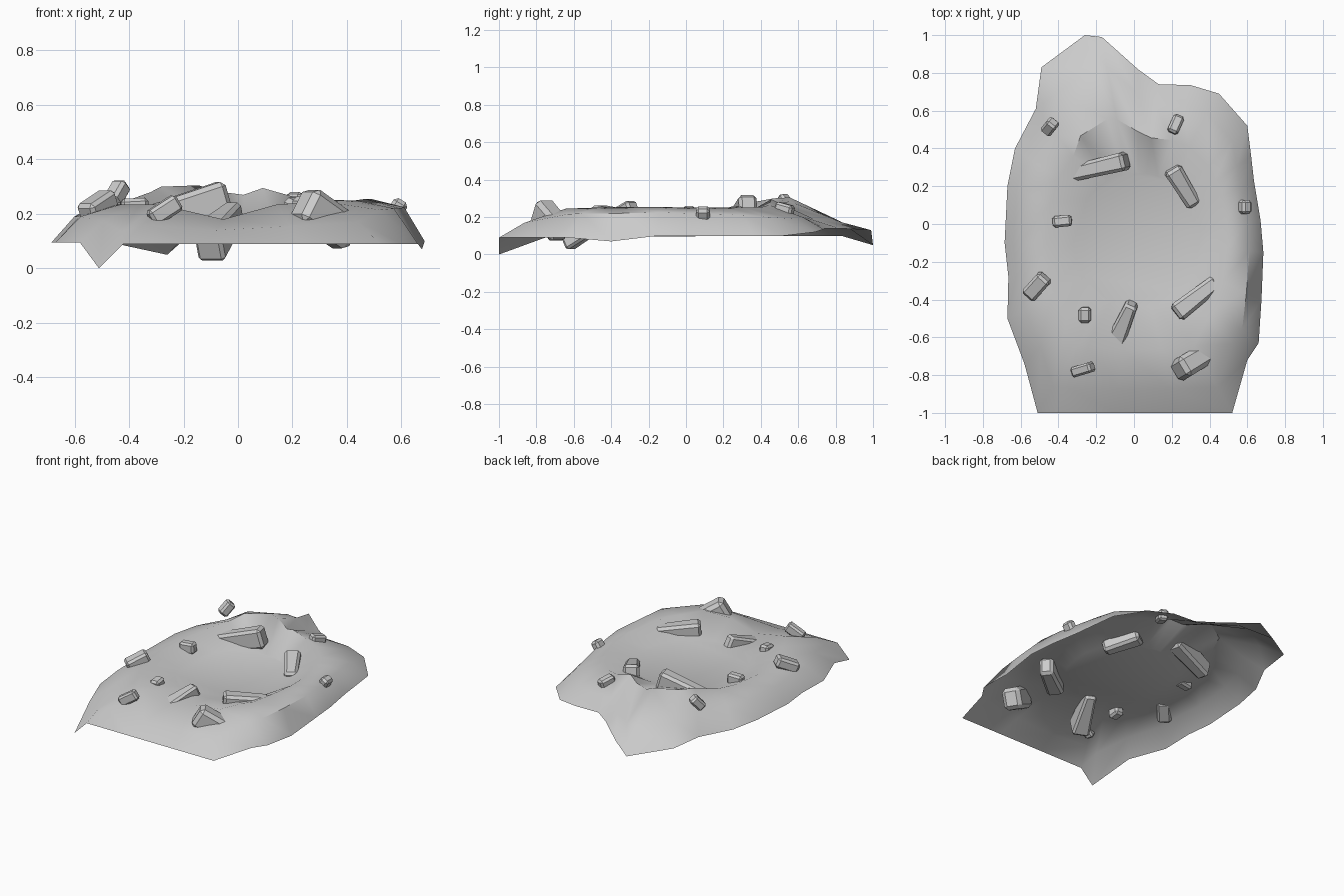
import bpy, bmesh, math
from mathutils import Vector, Matrix

if "Cube" in bpy.data.objects:
    bpy.data.objects.remove(bpy.data.objects["Cube"])

# Terrain outline: x, y, edge z, rim z, shoulder z (counter-clockwise from front left)
OUTLINE = [
    (-.51, -1, 0, .235, .135), (-.42, -1, .09, .225, .16), (-.1, -1, .09, .18, .14),
    (.22, -1, .09, .235, .155), (.52, -1, .09, .245, .17), (.60, -.72, .09, .25, .215),
    (.66, -.63, .09, .25, .22), (.675, -.4, .07, .255, .22), (.685, -.15, .10, .255, .225),
    (.67, .02, .10, .25, .22), (.635, .23, .10, .25, .215), (.62, .36, .10, .25, .21),
    (.60, .52, .10, .25, .20), (.45, .69, .12, .255, .19), (.30, .735, .135, .265, .20),
    (.13, .74, .14, .295, .20), (.02, .82, .14, .27, .185), (-.17, .99, .13, .285, .175),
    (-.26, 1, .05, .305, .175), (-.49, .83, .10, .30, .195), (-.52, .61, .10, .28, .20),
    (-.63, .40, .10, .25, .20), (-.67, .20, .10, .24, .20), (-.685, -.1, .095, .235, .19),
    (-.665, -.28, .095, .235, .19), (-.67, -.5, .095, .235, .19), (-.58, -.74, .095, .235, .175),
]
POOL_Z = .18
CX, CY = .02, -.09


def finish(name, bm, angle):
    bmesh.ops.recalc_face_normals(bm, faces=bm.faces)
    me = bpy.data.meshes.new(name)
    bm.to_mesh(me)
    bm.free()
    ob = bpy.data.objects.new(name, me)
    bpy.context.collection.objects.link(ob)
    bpy.ops.object.select_all(action='DESELECT')
    ob.select_set(True)
    bpy.context.view_layer.objects.active = ob
    bpy.ops.object.shade_smooth_by_angle(angle=math.radians(angle))
    return ob


# Open mound sheet: flat pool floor, inner slope, rim, shoulder, ragged edge
def mound():
    bm = bmesh.new()
    rings = [[] for _ in range(4)]
    for x, y, ze, zr, zs in OUTLINE:
        a = math.atan2(y - CY, x - CX)
        px, py = CX + .34 * math.cos(a), CY + .36 * math.sin(a)
        for ring, (t, z) in zip(rings, ((0, POOL_Z), (.4, zr), (.77, zs), (1, ze))):
            ring.append(bm.verts.new((px + (x - px) * t, py + (y - py) * t, z)))
    n = len(OUTLINE)
    bm.faces.new(rings[0])
    for a, b in zip(rings, rings[1:]):
        for i in range(n):
            j = (i + 1) % n
            bm.faces.new((a[i], b[i], b[j], a[j]))
    finish("rocky_mound", bm, 45)


# Bevelled stone running from p to q; tip scales the cross-section at q
def stone(name, p, q, width, height, tip=1.0):
    p, q = Vector(p), Vector(q)
    axis = (q - p).normalized()
    side = Vector((0, 0, 1)).cross(axis).normalized()
    up = axis.cross(side)
    bm = bmesh.new()
    bmesh.ops.create_cube(bm, size=1)
    length = (q - p).length
    for v in bm.verts:
        k = tip if v.co.x > 0 else 1
        v.co = Vector((v.co.x * length, v.co.y * width * k, v.co.z * height * k))
    bmesh.ops.bevel(bm, geom=bm.edges[:], offset=min(width, height) * .2 * max(tip, .3),
                    segments=1, affect='EDGES')
    m = Matrix((axis, side, up)).transposed().to_4x4()
    m.translation = (p + q) / 2
    bm.transform(m)
    finish(name, bm, 20)


mound()

# Small pebbles
PEBBLES = [
    ((-.465, .49, .24), (-.425, .54, .31), .065, .06),
    ((.20, .48, .25), (.24, .57, .225), .06, .07),
    ((-.43, .01, .22), (-.33, .02, .225), .06, .07),
    ((.56, .09, .235), (.61, .09, .205), .075, .07),
    ((-.56, -.38, .20), (-.47, -.28, .26), .085, .07),
    ((-.26, -.52, .19), (-.26, -.44, .20), .065, .08),
    ((-.32, -.785, .18), (-.22, -.755, .245), .055, .065),
]
for i, (p, q, w, h) in enumerate(PEBBLES):
    stone(f"pebble_{i + 1}", p, q, w, h)

# Long tapering shards that pierce the sheet
SHARDS = [
    ((-.04, .335, .26), (-.34, .265, .17), .10, .13, .85),
    ((.20, .295, .215), (.32, .10, .165), .10, .10, .8),
    ((-.11, -.65, .09), (-.01, -.42, .205), .11, .15, .6),
    ((.22, -.475, .195), (.44, -.305, .18), .105, .14, .8),
    ((.235, -.775, .24), (.41, -.67, .12), .12, .14, .95),
]
for i, s in enumerate(SHARDS):
    stone(f"shard_{i + 1}", *s)
